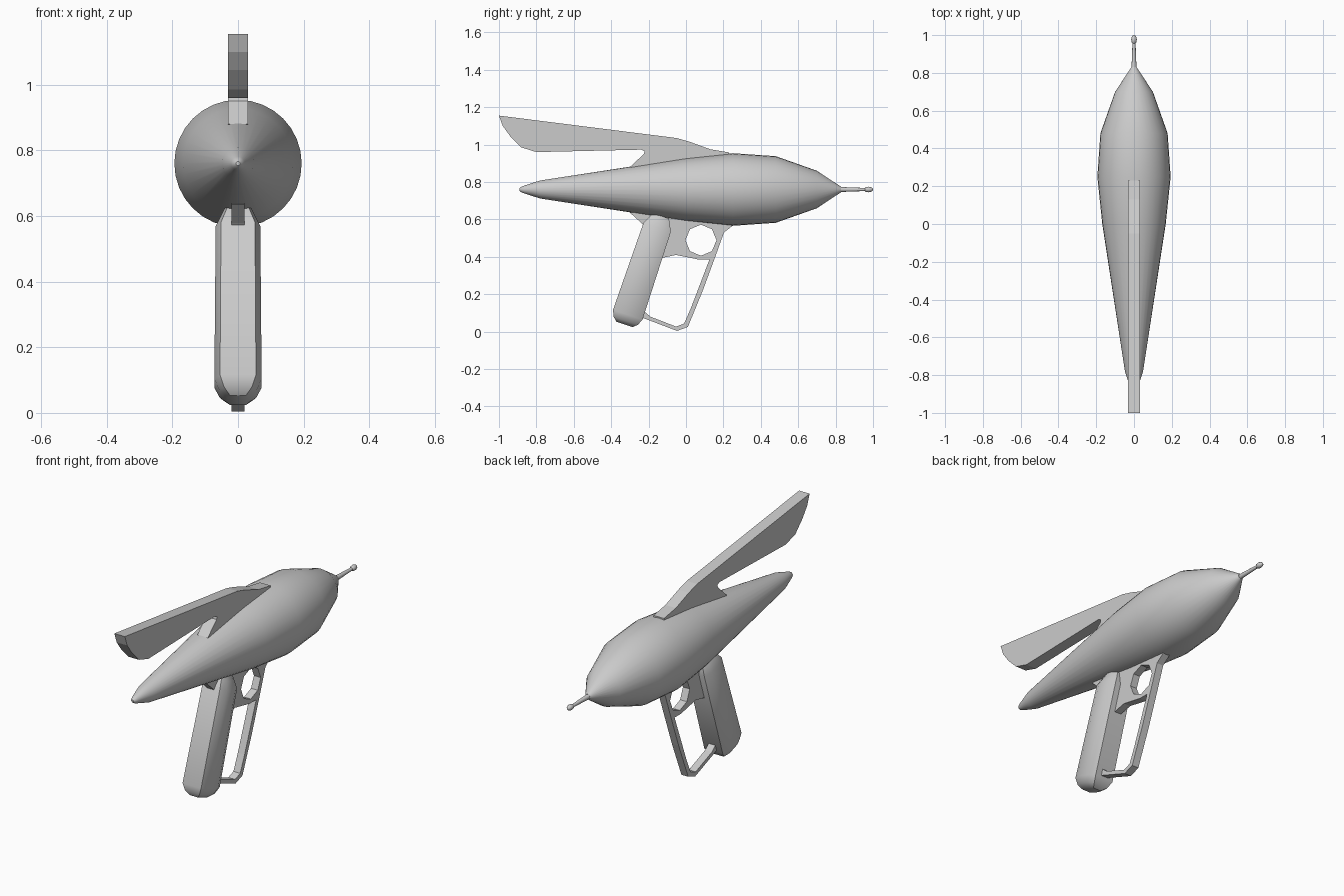
import bpy, bmesh, math
from mathutils import Matrix, Vector

if "Cube" in bpy.data.objects:
    bpy.data.objects.remove(bpy.data.objects["Cube"])

grey = bpy.data.materials.new("plain grey")
grey.use_nodes = True
COLOUR = (0.6, 0.6, 0.6, 1)
grey.diffuse_color = COLOUR
grey.node_tree.nodes["Principled BSDF"].inputs["Base Color"].default_value = COLOUR


def add_object(name, mesh, smooth_angle=None):
    mesh.materials.clear()
    mesh.materials.append(grey)
    obj = bpy.data.objects.new(name, mesh)
    bpy.context.collection.objects.link(obj)
    if smooth_angle:
        bpy.ops.object.select_all(action='DESELECT')
        obj.select_set(True)
        bpy.context.view_layer.objects.active = obj
        bpy.ops.object.shade_smooth_by_angle(angle=math.radians(smooth_angle))
    return obj


def loft(name, rings, smooth_angle):
    """Skin a list of equal-length point rings and cap both ends."""
    bm = bmesh.new()
    loops = [[bm.verts.new(p) for p in ring] for ring in rings]
    n = len(loops[0])
    for a, b in zip(loops, loops[1:]):
        for i in range(n):
            j = (i + 1) % n
            bm.faces.new((a[i], a[j], b[j], b[i]))
    bm.faces.new(loops[0])
    bm.faces.new(loops[-1])
    bmesh.ops.recalc_face_normals(bm, faces=bm.faces)
    mesh = bpy.data.meshes.new(name)
    bm.to_mesh(mesh)
    bm.free()
    return add_object(name, mesh, smooth_angle)


def lathe(name, profile, sides, smooth_angle=32, axis_z=0.76):
    """Turn (y, radius) pairs around the long axis."""
    turns = [2 * math.pi * i / sides for i in range(sides)]
    rings = [[(r * math.cos(t), y, axis_z + r * math.sin(t)) for t in turns]
             for y, r in profile]
    return loft(name, rings, smooth_angle)


def plate(name, outlines, half_width):
    """Extrude side-view (y, z) outlines; later outlines cut holes."""
    curve = bpy.data.curves.new(name + "_outline", 'CURVE')
    curve.dimensions = '2D'
    curve.fill_mode = 'BOTH'
    curve.extrude = half_width
    for outline in outlines:
        spline = curve.splines.new('POLY')
        spline.points.add(len(outline) - 1)
        for point, (y, z) in zip(spline.points, outline):
            point.co = (y, z, 0, 1)
        spline.use_cyclic_u = True
    helper = bpy.data.objects.new(name + "_helper", curve)
    bpy.context.collection.objects.link(helper)
    graph = bpy.context.evaluated_depsgraph_get()
    mesh = bpy.data.meshes.new_from_object(helper.evaluated_get(graph))
    bpy.data.objects.remove(helper)
    mesh.transform(Matrix(((0, 0, 1, 0), (1, 0, 0, 0), (0, 1, 0, 0), (0, 0, 0, 1))))
    for face in mesh.polygons:
        face.use_smooth = False
    return add_object(name, mesh)


# Teardrop body
lathe("body", [(-0.89, 0.006), (-0.882, 0.014), (-0.865, 0.021), (-0.78, 0.048),
               (0.0, 0.168), (0.25, 0.194), (0.48, 0.178), (0.7, 0.1),
               (0.83, 0.014)], 32)

# Thin barrel with a bead at the muzzle
lathe("barrel", [(0.81, 0.016), (0.83, 0.013), (0.965, 0.008)], 12)
lathe("muzzle_bead", [(0.955, 0.007), (0.962, 0.013), (0.978, 0.015),
                      (0.992, 0.011), (1.0, 0.004)], 12, 50)

# Swept top fin
plate("top_fin", [[(-1, 1.155), (-0.05, 1.035), (0.02, 1.015), (0.13, 0.975),
                   (0.23, 0.958), (0.23, 0.9), (-0.2, 0.84), (-0.3, 0.88),
                   (-0.225, 0.95), (-0.222, 0.965), (-0.24, 0.973),
                   (-0.8, 0.96), (-0.88, 0.985), (-0.94, 1.045),
                   (-0.98, 1.1)]], 0.031)

# Trigger frame: one plate with a finger hole and a hand opening
finger_hole = [(0.08 + 0.083 * math.cos(i * math.pi / 4),
                0.489 + 0.083 * math.sin(i * math.pi / 4)) for i in range(8)]
hand_opening = [(-0.25, 0.15), (-0.222, 0.107), (-0.19, 0.08), (-0.053, 0.027),
                (-0.01, 0.043), (0.027, 0.128), (0.125, 0.385), (0.07, 0.385),
                (-0.053, 0.41), (-0.15, 0.39)]
frame = [(-0.3, 0.636), (-0.235, 0.578), (-0.19, 0.53), (-0.29, 0.1),
         (-0.235, 0.075), (-0.048, 0.004), (0.01, 0.025), (0.09, 0.22),
         (0.16, 0.41), (0.203, 0.53), (0.257, 0.572), (0.25, 0.62), (-0.1, 0.68)]
plate("trigger_frame", [frame, finger_hole, hand_opening], 0.02)

# Slanted eight-sided grip with rounded-off ends
axis = Vector((0, 0.175, 0.52)).normalized()
across = Vector((0, axis.z, -axis.y))
base = Vector((0, -0.325, 0.05))
octagon = [(1, 0.5), (0.76, 1), (-0.76, 1), (-1, 0.5),
           (-1, -0.5), (-0.76, -1), (0.76, -1), (1, -0.5)]
rings = []
for along, half_x, half_y in [(-0.012, 0.032, 0.045), (0.008, 0.056, 0.068),
                              (0.042, 0.072, 0.083), (0.535, 0.068, 0.077),
                              (0.575, 0.05, 0.058), (0.6, 0.04, 0.045)]:
    centre = base + axis * along
    rings.append([centre + Vector((half_x * u, 0, 0)) + across * (half_y * v)
                  for u, v in octagon])
loft("grip", rings, 40)
